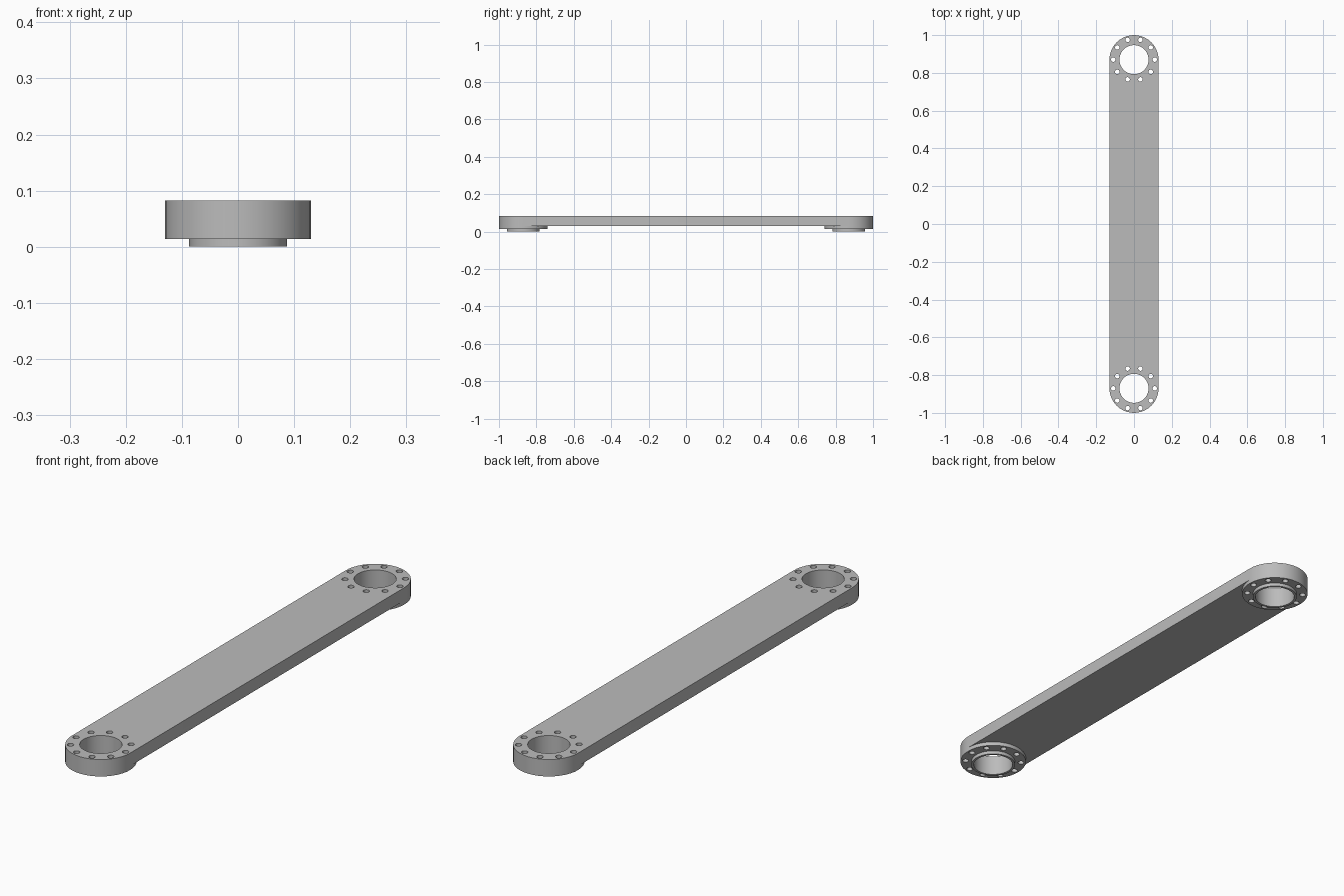
import bpy, bmesh
from math import cos, sin, pi, radians

END_Y = 0.87      # distance of each pivot from the middle
WIDTH_R = 0.13    # half width of the arm
BORE_R = 0.077
TOP, PLATE_BOTTOM, PAD_BOTTOM = 0.082, 0.03, 0.014
SEGMENTS = 40

cube = bpy.data.objects.get("Cube")
if cube:
    bpy.data.objects.remove(cube)

metal = bpy.data.materials.new("plain grey metal")
metal.use_nodes = True
metal.diffuse_color = (0.5, 0.5, 0.5, 1)
metal.node_tree.nodes["Principled BSDF"].inputs["Base Color"].default_value = (0.5, 0.5, 0.5, 1)


def arc(cx, cy, r, start, sweep, steps):
    return [(cx + r * cos(start + sweep * i / steps),
             cy + r * sin(start + sweep * i / steps)) for i in range(steps + 1)]


def circle(cx, cy, r, n):
    return arc(cx, cy, r, 0, 2 * pi, n)[:-1]


def prisms(name, outlines, z0, z1):
    """One object holding a closed prism for each outline."""
    bm = bmesh.new()
    for outline in outlines:
        face = bm.faces.new([bm.verts.new((x, y, z0)) for x, y in outline])
        out = bmesh.ops.extrude_face_region(bm, geom=[face])
        for v in out["geom"]:
            if isinstance(v, bmesh.types.BMVert):
                v.co.z = z1
    bmesh.ops.recalc_face_normals(bm, faces=bm.faces)
    mesh = bpy.data.meshes.new(name)
    bm.to_mesh(mesh)
    bm.free()
    mesh.materials.append(metal)
    obj = bpy.data.objects.new(name, mesh)
    bpy.context.collection.objects.link(obj)
    return obj


def combine(target, other, operation):
    mod = target.modifiers.new(operation.lower(), "BOOLEAN")
    mod.operation, mod.object, mod.solver = operation, other, "EXACT"
    bpy.context.view_layer.objects.active = target
    bpy.ops.object.modifier_apply(modifier=mod.name)
    bpy.data.objects.remove(other)


ends = (-END_Y, END_Y)

# Long plate with rounded ends
half = SEGMENTS // 2
outline = arc(0, END_Y, WIDTH_R, 0, pi, half) + arc(0, -END_Y, WIDTH_R, pi, pi, half)
arm = prisms("link_arm", [outline], PLATE_BOTTOM, TOP)

# Round pads and narrow collars below the ends
pads = prisms("end_pads", [circle(0, y, WIDTH_R, SEGMENTS) for y in ends], PAD_BOTTOM, 0.05)
collars = prisms("collars", [circle(0, y, 0.087, SEGMENTS) for y in ends], 0, 0.04)
combine(arm, pads, "UNION")
combine(arm, collars, "UNION")

# Bearing bores and the ring of ten bolt holes at each end
holes = []
for y in ends:
    holes.append(circle(0, y, BORE_R, SEGMENTS))
    for x, by in circle(0, y, 0.11, 10):
        holes.append(circle(x, by, 0.012, 16))
combine(arm, prisms("hole_cutters", holes, -0.05, 0.15), "DIFFERENCE")

# Smooth walls with crisp rims
bpy.ops.object.select_all(action="DESELECT")
arm.select_set(True)
bpy.context.view_layer.objects.active = arm
bpy.ops.object.shade_smooth_by_angle(angle=radians(30))
